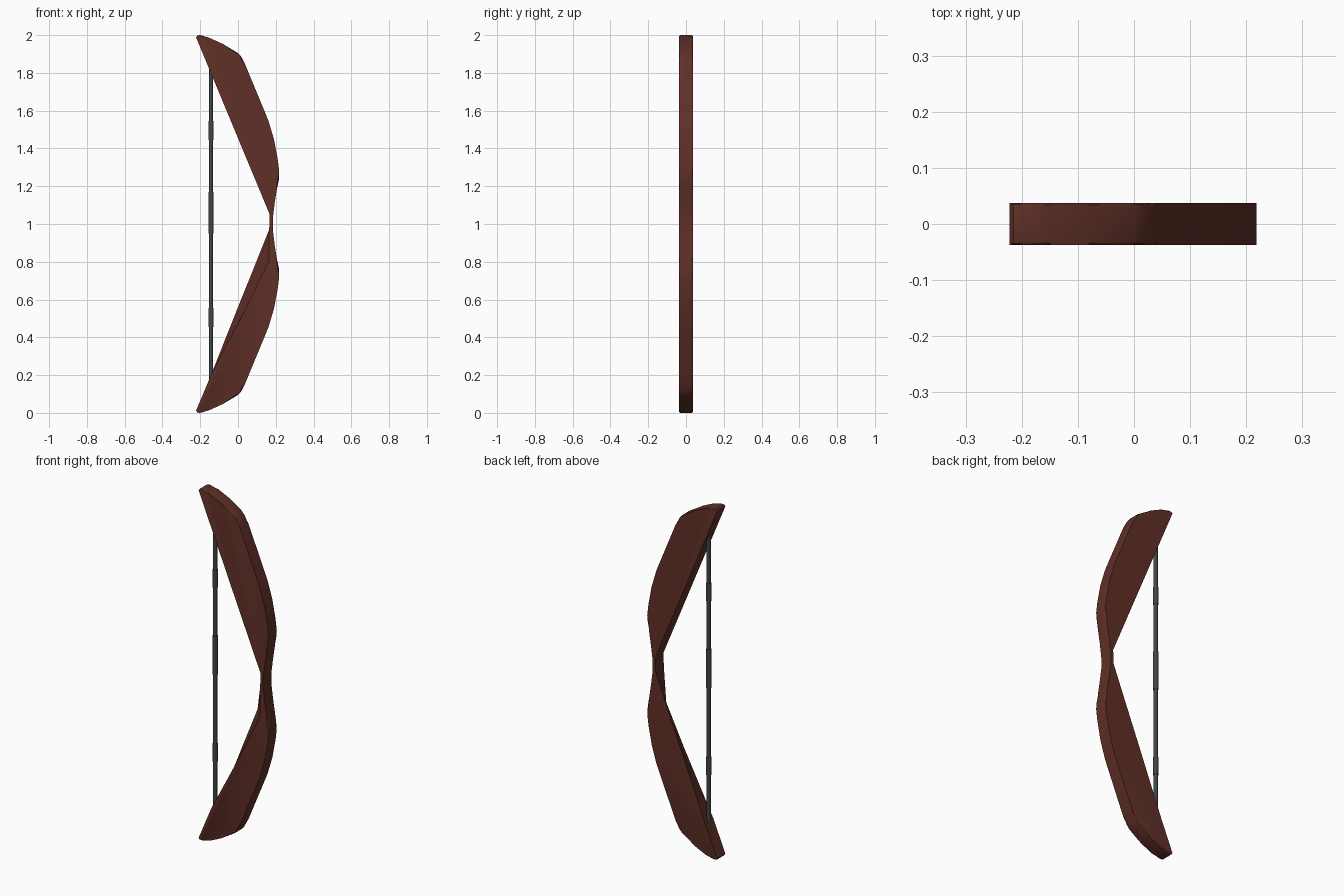
import bpy, bmesh, math

if "Cube" in bpy.data.objects:
    bpy.data.objects.remove(bpy.data.objects["Cube"])


def material(name, rgb):
    m = bpy.data.materials.new(name)
    m.diffuse_color = (*rgb, 1)
    m.use_nodes = True
    m.node_tree.nodes["Principled BSDF"].inputs["Base Color"].default_value = m.diffuse_color
    return m


wood = material("dark red wood", (0.115, 0.029, 0.020))
cord = material("dark grey cord", (0.055, 0.060, 0.060))
HALF = 0.037


def finish(bm, name, mat):
    bmesh.ops.recalc_face_normals(bm, faces=bm.faces)
    me = bpy.data.meshes.new(name)
    bm.to_mesh(me)
    bm.free()
    me.materials.append(mat)
    ob = bpy.data.objects.new(name, me)
    bpy.context.collection.objects.link(ob)
    bpy.ops.object.select_all(action='DESELECT')
    ob.select_set(True)
    bpy.context.view_layer.objects.active = ob
    bpy.ops.object.shade_smooth_by_angle(angle=math.radians(25))
    return ob


# Outer edge of one limb from tip to grip, mirrored about z = 1
limb = [(-0.222, 1.988), (-0.215, 1.998), (-0.2, 2.0), (-0.15, 1.985), (-0.08, 1.953),
        (0.0, 1.905), (0.02, 1.882), (0.04, 1.84), (0.10, 1.695), (0.16, 1.55),
        (0.19, 1.45), (0.21, 1.345), (0.218, 1.28), (0.218, 1.24), (0.205, 1.18),
        (0.194, 1.11), (0.184, 1.03)]
outer = limb + [(x, 2 - z) for x, z in reversed(limb)]

# Inner edge from bottom to top; the lower limb is cut deeper on the front
inner_front = [(-0.145, 0.195), (0.04, 0.55), (0.163, 0.80), (0.165, 0.97), (0.168, 1.05)]
inner_back = [(-0.145, 0.195), (-0.004, 0.55), (0.097, 0.80), (0.165, 0.97), (0.168, 1.05)]

bm = bmesh.new()
front = [bm.verts.new((x, -HALF, z)) for x, z in outer + inner_front]
back = [bm.verts.new((x, HALF, z)) for x, z in outer + inner_back]
bm.faces.new(front)
bm.faces.new(back[::-1])
n = len(front)
for i in range(n):
    j = (i + 1) % n
    bm.faces.new((front[j], front[i], back[i], back[j]))
# Round the outer rims only
rims = [bm.edges.get((side[i], side[i + 1]))
        for side in (front, back) for i in range(1, len(outer) - 2)]
bmesh.ops.bevel(bm, geom=rims, offset=0.007, segments=2, profile=0.5, affect='EDGES')
finish(bm, "bow_body", wood)


# String and its wrapped sections
def rod(name, z0, z1, r):
    b = bmesh.new()
    bmesh.ops.create_cone(b, cap_ends=True, segments=12, radius1=r, radius2=r, depth=z1 - z0)
    bmesh.ops.translate(b, verts=b.verts, vec=(-0.143, 0, (z0 + z1) / 2))
    finish(b, name, cord)


rod("bow_string", 0.17, 1.83, 0.011)
for name, z, h in (("lower_wrap", 0.505, 0.05), ("grip_wrap", 1.06, 0.11), ("upper_wrap", 1.495, 0.05)):
    rod(name, z - h, z + h, 0.014)
